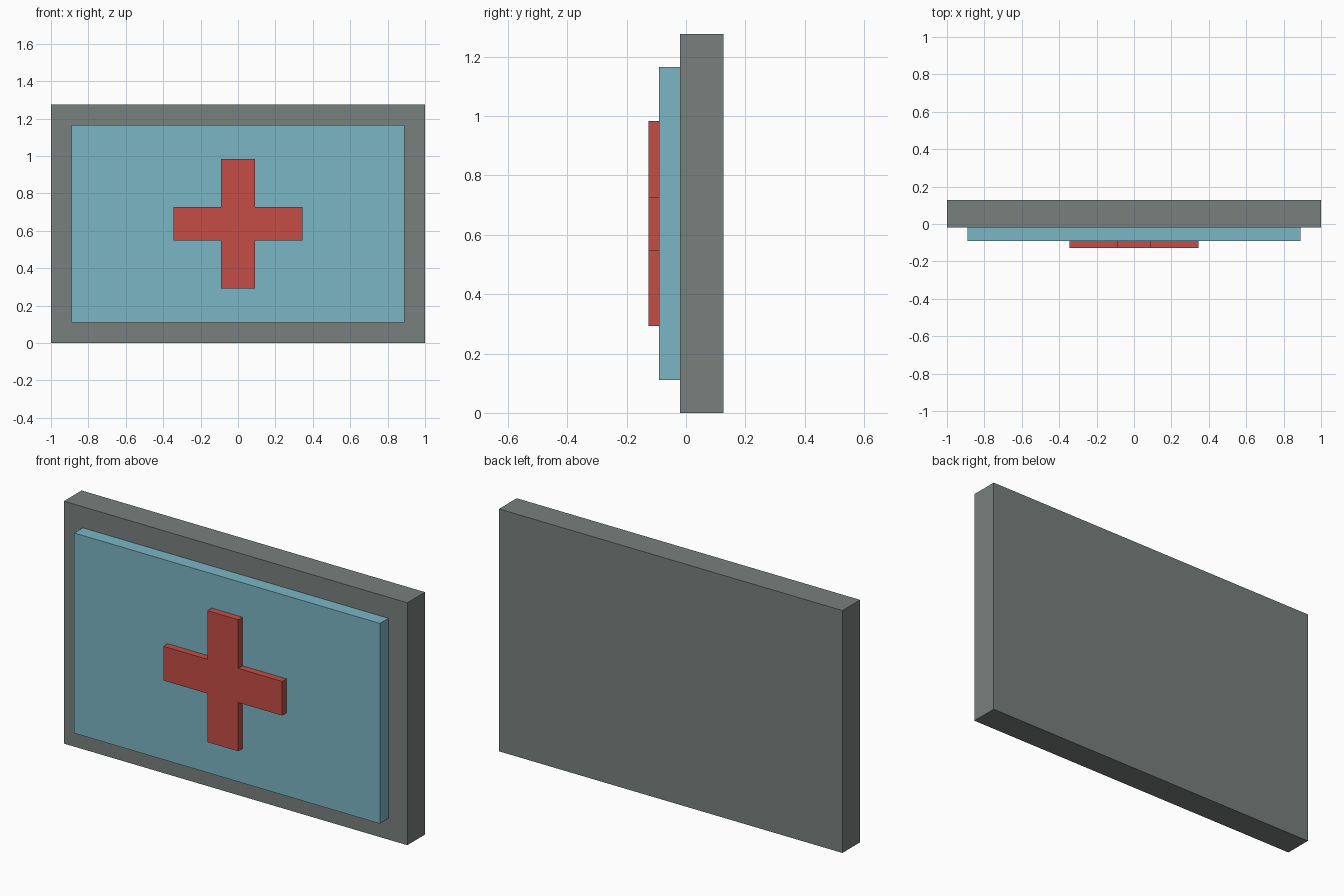
import bpy
import bmesh

cube = bpy.data.objects.get("Cube")
if cube:
    bpy.data.objects.remove(cube, do_unlink=True)

MID_Z = 0.638  # height of the shared centre


def make_material(name, rgb):
    mat = bpy.data.materials.new(name)
    mat.use_nodes = True
    color = (*rgb, 1.0)
    mat.diffuse_color = color
    mat.node_tree.nodes["Principled BSDF"].inputs["Base Color"].default_value = color
    return mat


def make_slab(name, outline, front, back, mat):
    """Extrude an x/z outline, centred on MID_Z, from front y to back y."""
    bm = bmesh.new()
    face = bm.faces.new([bm.verts.new((x, front, MID_Z + z)) for x, z in outline])
    extruded = bmesh.ops.extrude_face_region(bm, geom=[face], use_keep_orig=True)
    verts = [v for v in extruded["geom"] if isinstance(v, bmesh.types.BMVert)]
    bmesh.ops.translate(bm, verts=verts, vec=(0, back - front, 0))
    bmesh.ops.recalc_face_normals(bm, faces=bm.faces)
    mesh = bpy.data.meshes.new(name)
    bm.to_mesh(mesh)
    bm.free()
    mesh.materials.append(mat)
    obj = bpy.data.objects.new(name, mesh)
    bpy.context.collection.objects.link(obj)
    return obj


def rectangle(w, h):
    return [(-w, -h), (w, -h), (w, h), (-w, h)]


def cross(reach, half):
    # One arm's three corners, turned through four quarter turns
    arm = [(reach, -half), (reach, half), (half, half)]
    points = []
    for _ in range(4):
        points += arm
        arm = [(-z, x) for x, z in arm]
    return points


grey = make_material("slate grey", (0.19, 0.215, 0.205))
blue = make_material("pale blue", (0.195, 0.465, 0.56))
red = make_material("warm red", (0.56, 0.075, 0.063))

# Backing board, raised panel and cross stacked towards the front
make_slab("backing_board", rectangle(1.0, MID_Z), -0.02, 0.127, grey)
make_slab("raised_panel", rectangle(0.89, 0.527), -0.091, -0.02, blue)
make_slab("cross", cross(0.346, 0.09), -0.127, -0.091, red)
